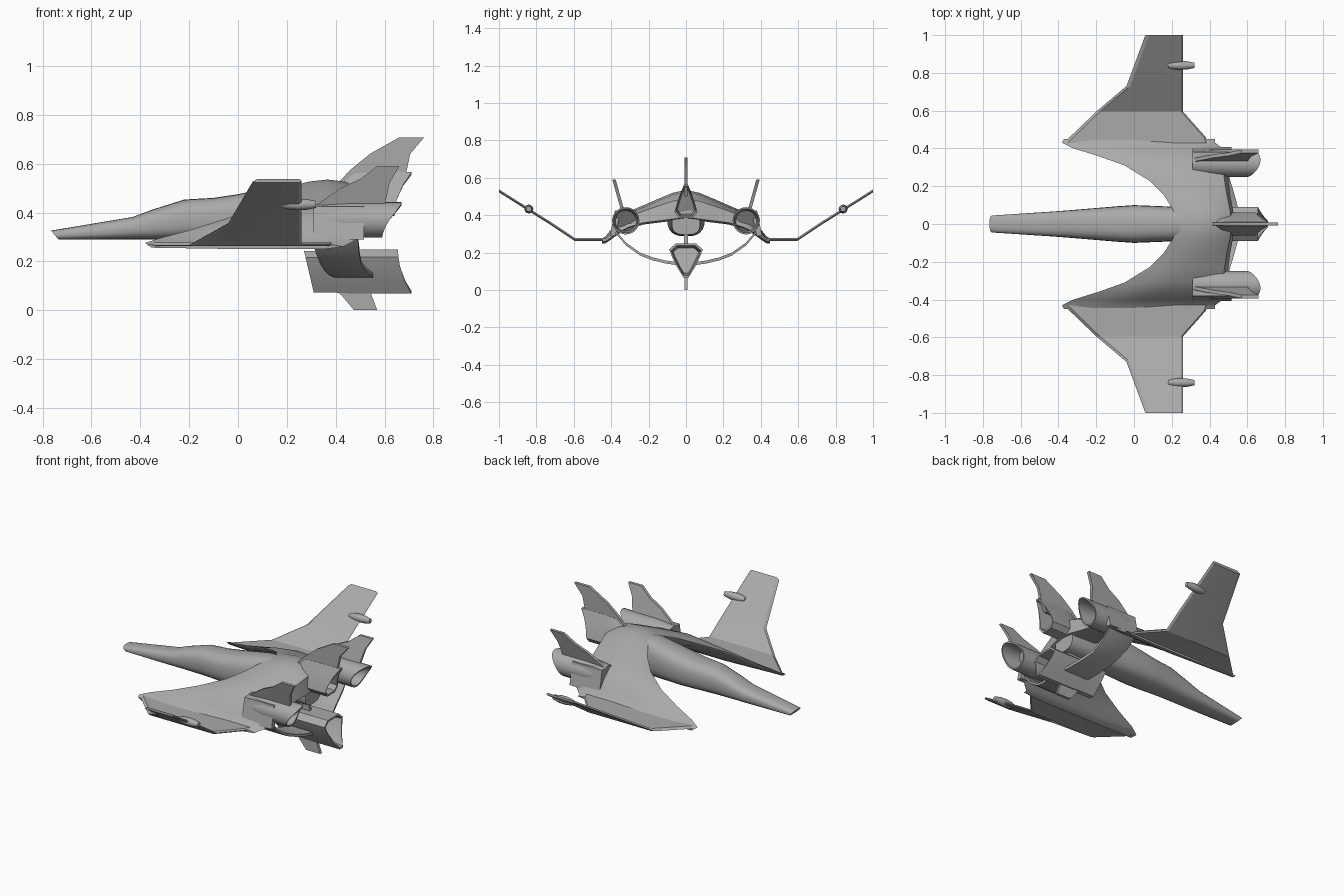
import bpy, bmesh, math
from mathutils import Vector

cube = bpy.data.objects.get("Cube")
if cube:
    bpy.data.objects.remove(cube, do_unlink=True)

grey = bpy.data.materials.new("hull grey")
grey.use_nodes = True
GREY = (0.4, 0.4, 0.4, 1)
grey.diffuse_color = GREY
grey.node_tree.nodes["Principled BSDF"].inputs["Base Color"].default_value = GREY


def loft(name, rings, mirror=False, angle=35):
    """Skin a row of equal rings, cap both ends, optionally mirror across y."""
    bm = bmesh.new()
    rows = [[bm.verts.new(p) for p in ring] for ring in rings]
    n = len(rows[0])
    for a, b in zip(rows, rows[1:]):
        for i in range(n):
            j = (i + 1) % n
            bm.faces.new((a[i], a[j], b[j], b[i]))
    bm.faces.new(rows[0])
    bm.faces.new(rows[-1])
    bmesh.ops.recalc_face_normals(bm, faces=bm.faces)
    mesh = bpy.data.meshes.new(name)
    bm.to_mesh(mesh)
    bm.free()
    mesh.materials.append(grey)
    mesh.shade_smooth()
    mesh.set_sharp_from_angle(angle=math.radians(angle))
    obj = bpy.data.objects.new(name, mesh)
    bpy.context.collection.objects.link(obj)
    if mirror:
        mod = obj.modifiers.new("mirror", 'MIRROR')
        mod.use_axis = (False, True, False)
    return obj


def fin(name, outline, thick, y0=0, lean=0, mirror=False):
    """Flat fin from an x-z outline, leaning sideways as it rises."""
    base = outline[0][1]
    rings = [[(x, y0 + lean * (z - base) + s * thick / 2, z) for x, z in outline]
             for s in (-1, 1)]
    return loft(name, rings, mirror)


def both_sides(stations):
    """Extend stations that start at y = 0 to the other side."""
    return [(-s[0], *s[1:]) for s in reversed(stations[1:])] + stations


# Fuselage: x, half width, bottom, top
def body_ring(x, w, lo, hi, n=24):
    ring = []
    for i in range(n):
        a = math.tau * i / n
        c, s = math.cos(a), math.sin(a)
        y = w * math.copysign(abs(c) ** 0.75, c)
        z = (lo + hi) / 2 + (hi - lo) / 2 * math.copysign(abs(s) ** 0.75, s)
        # slanted nose cut
        ring.append((x - (0.03 * (z - lo) / (hi - lo) if x < -0.7 else 0), y, z))
    return ring


BODY = [(-0.735, 0.045, 0.29, 0.326), (-0.43, 0.066, 0.29, 0.382),
        (-0.35, 0.072, 0.29, 0.412), (-0.22, 0.083, 0.29, 0.453),
        (-0.1, 0.093, 0.288, 0.46), (0.0, 0.1, 0.287, 0.475),
        (0.2, 0.092, 0.288, 0.515), (0.36, 0.085, 0.29, 0.51),
        (0.515, 0.075, 0.295, 0.41)]
loft("fuselage", [body_ring(*b) for b in BODY])

# Arched inner wing: y, front x, back x, front z, top z, bottom z
ARCH = both_sides([
    (0, 0.23, 0.53, 0.51, 0.535, 0.38), (0.07, 0.21, 0.525, 0.495, 0.52, 0.37),
    (0.15, 0.16, 0.51, 0.462, 0.487, 0.36), (0.23, 0.08, 0.5, 0.42, 0.452, 0.35),
    (0.31, -0.05, 0.5, 0.375, 0.418, 0.325), (0.36, -0.19, 0.5, 0.33, 0.375, 0.30),
    (0.40, -0.32, 0.47, 0.295, 0.325, 0.27), (0.43, -0.38, 0.43, 0.275, 0.287, 0.25),
    (0.45, -0.37, 0.43, 0.268, 0.275, 0.25)])


def arch_ring(y, xf, xb, zf, top, low):
    def at(t):
        return xf + t * (xb - xf)
    return [(xf, y, zf), (at(0.2), y, (zf + top) / 2 + 0.004), (at(0.45), y, top),
            (at(0.75), y, top - 0.01), (at(0.95), y, top - 0.3 * (top - low)),
            (xb, y, low + 0.01), (at(0.9), y, low), (at(0.5), y, low),
            (at(0.02), y, zf - 0.012)]


loft("arched_inner_wing", [arch_ring(*s) for s in ARCH], angle=45)

# Outer wings: y, z, front x, back x
WING = [(0.43, 0.27, -0.37, 0.39), (0.46, 0.27, -0.34, 0.38), (0.595, 0.27, -0.2, 0.26),
        (0.73, 0.36, -0.04, 0.26), (1.0, 0.53, 0.06, 0.26)]
loft("outer_wing", [[(xf, y, z - 0.004), (xf + 0.02, y, z + 0.008), (xb - 0.01, y, z + 0.008),
                     (xb, y, z), (xb - 0.01, y, z - 0.008), (xf + 0.02, y, z - 0.008)]
                    for y, z, xf, xb in WING], mirror=True, angle=25)

# Wing pods
pod_rings = [[(x, 0.84 + r * math.cos(math.tau * i / 12), 0.433 + r * math.sin(math.tau * i / 12))
              for i in range(12)]
             for x, r in ((0.18, 0.012), (0.2, 0.019), (0.24, 0.024), (0.28, 0.022), (0.32, 0.014))]
loft("wing_pod", pod_rings, mirror=True)

# Ventral sling between the side engines: y, z, front x, back x
SLING = both_sides([(0, 0.14, 0.38, 0.555), (0.06, 0.143, 0.375, 0.553),
                    (0.11, 0.15, 0.365, 0.545), (0.18, 0.167, 0.35, 0.525),
                    (0.245, 0.192, 0.335, 0.505), (0.32, 0.245, 0.315, 0.495),
                    (0.38, 0.315, 0.3, 0.49)])
loft("ventral_sling", [[(xf, y, z), (xf + 0.02, y, z + 0.008), (xb, y, z + 0.008),
                        (xb, y, z - 0.008), (xf + 0.02, y, z - 0.008)]
                       for y, z, xf, xb in SLING])


# Engines: a section in (u sideways, v outward) swept along x, with a hollow slanted mouth
def engine(name, section, centre, out, front, back, nose=0.7, mirror=False):
    out = Vector((0, *out)).normalized()
    side = out.cross(Vector((1, 0, 0)))
    origin = Vector((0, *centre))
    v_lo, v_hi = min(v for u, v in section), max(v for u, v in section)

    def ring(t, scale, shift=0):
        pts = []
        for u, v in section:
            k = (v - v_lo) / (v_hi - v_lo)
            start = front[0] + k * (front[1] - front[0])
            end = back[0] + k * k * (back[1] - back[0])
            p = origin + side * u * scale + out * v * scale
            p.x = start + t * (end - start) + shift
            pts.append(p)
        return pts
    return loft(name, [ring(0, nose), ring(0.2, 0.95), ring(0.4, 1), ring(1, 1),
                       ring(1, 0.88), ring(1, 0.75, -0.12)], mirror)


def kite(w):
    half = [(0.055, -0.09), (0.09, -0.06), (0.075, -0.02), (0.045, 0.04), (0.015, 0.09)]
    return [(u * w, v) for u, v in half] + [(-u * w, v) for u, v in reversed(half)]


circle = [(0.073 * math.cos(math.tau * i / 24), 0.073 * math.sin(math.tau * i / 24))
          for i in range(24)]
engine("lower_engine", kite(1), (0, 0.158), (0, -1), (0.27, 0.31), (0.655, 0.71), 0.95)
engine("upper_engine", kite(0.68), (0, 0.475), (0, 1), (0.36, 0.42), (0.64, 0.71), 0.5)
engine("side_engine", circle, (0.322, 0.37), (0.25, 1), (0.31, 0.31), (0.59, 0.67), 0.85, True)

# Fins and pylon
fin("upper_fin", [(0.39, 0.50), (0.46, 0.575), (0.54, 0.64), (0.66, 0.708), (0.762, 0.708),
                  (0.705, 0.64), (0.69, 0.57), (0.65, 0.50)], 0.018)
fin("side_fin", [(0.32, 0.43), (0.42, 0.50), (0.5, 0.537), (0.57, 0.59), (0.66, 0.59),
                 (0.62, 0.52), (0.6, 0.43)], 0.018, 0.34, 0.28, True)
fin("keel_fin", [(0.40, 0.08), (0.425, 0.06), (0.475, 0), (0.57, 0), (0.54, 0.08)], 0.018)
fin("lower_pylon", [(0.36, 0.23), (0.36, 0.31), (0.49, 0.31), (0.5, 0.23)], 0.02)

# Engine cheeks joining the side engines to the wing roots
fin("engine_cheek", [(0.31, 0.425), (0.31, 0.29), (0.515, 0.29), (0.515, 0.425)],
    0.03, 0.365, -0.2, True)
